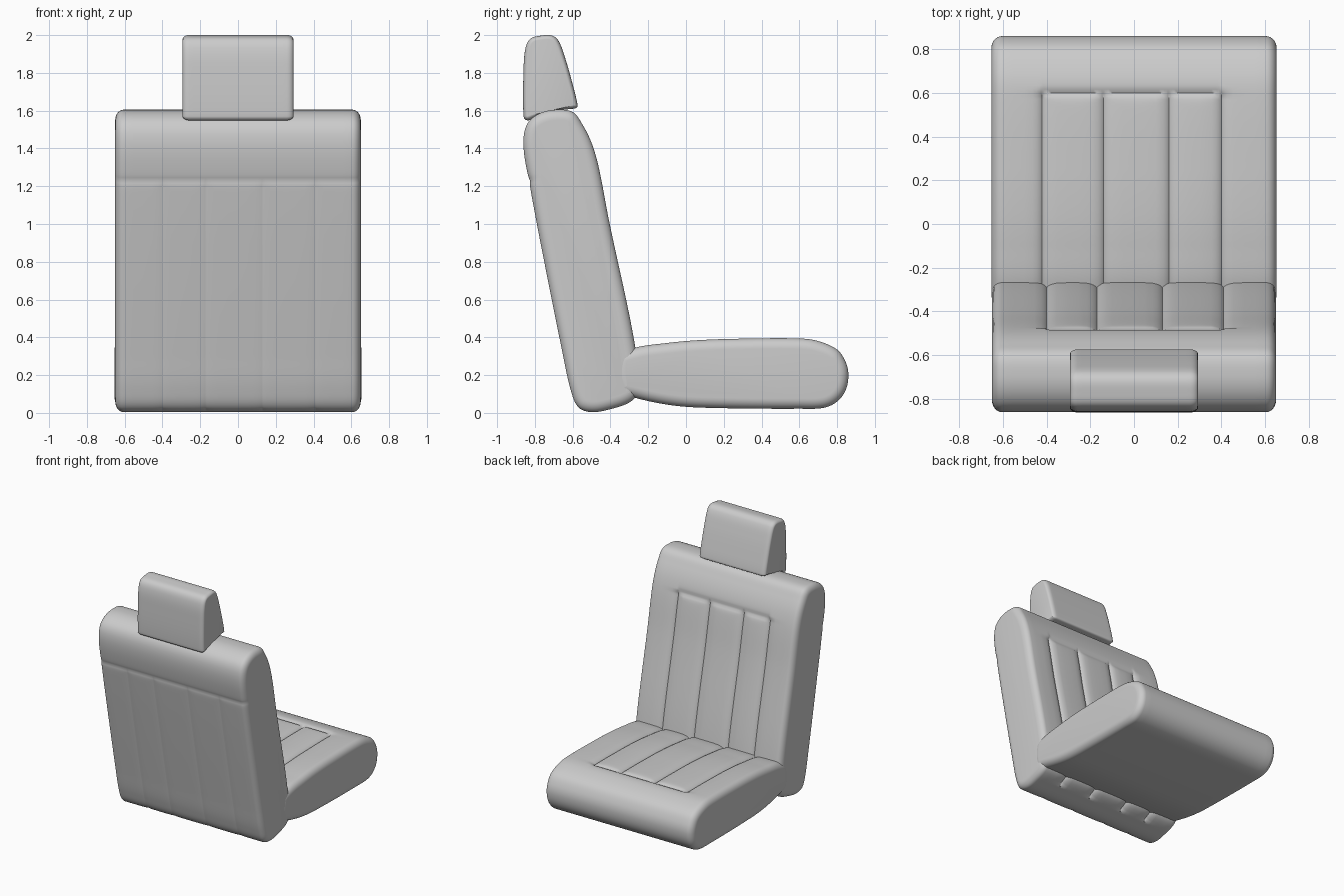
import bpy, bmesh, math
from mathutils import Vector

if "Cube" in bpy.data.objects:
    bpy.data.objects.remove(bpy.data.objects["Cube"])


def smooth_loop(pts, n=6):
    """Closed Catmull-Rom curve through (y, z) points."""
    p = [Vector(q) for q in pts]
    out = []
    for i in range(len(p)):
        a, b, c, d = (p[(i + k) % len(p)] for k in (-1, 0, 1, 2))
        m = max(n, int((c - b).length / 0.015))
        for j in range(m):
            t = j / m
            # tangents limited to the span length, so uneven spacing does not overshoot
            L = (c - b).length
            tb, tc = (c - a).normalized() * L, (d - b).normalized() * L
            out.append(b * (2*t**3 - 3*t**2 + 1) + tb * (t**3 - 2*t**2 + t)
                       + c * (3*t**2 - 2*t**3) + tc * (t**3 - t**2))
    return out


def cushion(name, pts, half, rx, r, seams=(), dent=None):
    """Loft a counter-clockwise (y, z) profile along x with rounded ends and stitched seams."""
    loop = smooth_loop(pts)
    n = len(loop)
    normals = []
    for i in range(n):
        t = (loop[(i + 1) % n] - loop[i - 1]).normalized()
        normals.append(Vector((t.y, -t.x)))
    # stations across the width: rounded ends plus extra loops round the seams
    flat = half - rx
    xs = {round(-flat + 2 * flat * i / 24, 4) for i in range(25)}
    for s in seams:
        xs = {x for x in xs if abs(x - s) > 0.05}
        xs |= {s + k for k in (-0.045, -0.025, -0.012, -0.005, 0, 0.005, 0.012, 0.025, 0.045)}
    st = [(x, 0) for x in sorted(xs)]
    arc = [(flat + rx * math.sin(a), r * (1 - math.cos(a)))
           for a in (math.pi / 2 * k / 7 for k in range(1, 8))]
    st = [(-x, o) for x, o in reversed(arc)] + st + arc
    bm = bmesh.new()
    rings = []
    for x, inset in st:
        ring = []
        for p, nn in zip(loop, normals):
            d = inset + (dent(x, p, nn) if dent else 0)
            q = p - nn * d
            ring.append(bm.verts.new((x, q.x, q.y)))
        rings.append(ring)
    for a, b in zip(rings, rings[1:]):
        for i in range(n):
            j = (i + 1) % n
            bm.faces.new((a[i], a[j], b[j], b[i]))
    bm.faces.new(rings[0])
    bm.faces.new(rings[-1])
    bmesh.ops.recalc_face_normals(bm, faces=bm.faces)
    me = bpy.data.meshes.new(name)
    bm.to_mesh(me)
    bm.free()
    ob = bpy.data.objects.new(name, me)
    bpy.context.collection.objects.link(ob)
    bpy.context.view_layer.objects.active = ob
    ob.select_set(True)
    bpy.ops.object.shade_smooth_by_angle(angle=math.radians(50))
    ob.select_set(False)
    return ob


def groove(dist, depth, width):
    return depth * math.exp(-abs(dist) / width)


def ramp(v, w=0.02):
    return min(1, max(0, v / w))


# Seat: four seams on top, closed by a cross seam near the free edge
SEAT_X = (-0.42, -0.14, 0.16, 0.40)


def seat_dent(x, p, n):
    if n.y < 0.3:
        return 0
    d = max(groove(x - s, 0.022, 0.022) for s in SEAT_X) * ramp(0.61 - p.x)
    cross = groove(p.x - 0.6, 0.014, 0.015) * ramp(x + 0.43) * ramp(0.41 - x)
    return max(d, cross)


cushion("seat", [(-0.36, 0.12), (-0.27, 0.08), (-0.05, 0.037), (0.2, 0.025), (0.6, 0.022),
                 (0.73, 0.027), (0.8, 0.06), (0.845, 0.12), (0.86, 0.2), (0.845, 0.27),
                 (0.8, 0.335), (0.7, 0.38), (0.6, 0.394), (0.25, 0.392), (0.05, 0.384),
                 (-0.1, 0.37), (-0.27, 0.345), (-0.36, 0.3)],
        0.653, 0.05, 0.055, SEAT_X, seat_dent)

# Backrest: deep panels on the sitting side, faint seams on the rear
BACK_X = (-0.40, -0.17, 0.13, 0.41)


def back_dent(x, p, n):
    seam = max(groove(x - s, 1, 0.022) for s in BACK_X)
    if n.x > 0.3:
        d = 0.024 * seam * ramp(1.36 - p.y)
        cross = groove(p.y - 1.35, 0.016, 0.015) * ramp(x + 0.41) * ramp(0.42 - x)
        return max(d, cross)
    if n.x < -0.3:
        return max(0.004 * seam * ramp(1.24 - p.y), groove(p.y - 1.23, 0.006, 0.015))
    return 0


cushion("backrest", [(-0.5, 0.004), (-0.4, 0.02), (-0.3, 0.055), (-0.262, 0.1), (-0.264, 0.32),
                     (-0.41, 1.03), (-0.462, 1.3), (-0.5, 1.43), (-0.55, 1.53), (-0.6, 1.593),
                     (-0.69, 1.605), (-0.77, 1.588), (-0.83, 1.545), (-0.857, 1.48),
                     (-0.858, 1.38), (-0.832, 1.23), (-0.77, 0.9), (-0.65, 0.3),
                     (-0.61, 0.12), (-0.57, 0.03)],
        0.65, 0.045, 0.055, BACK_X, back_dent)

# Headrest
cushion("headrest", [(-0.845, 1.55), (-0.82, 1.553), (-0.76, 1.582), (-0.68, 1.602),
                     (-0.6, 1.61), (-0.578, 1.617), (-0.575, 1.636), (-0.6, 1.74),
                     (-0.64, 1.88), (-0.675, 1.97), (-0.71, 1.998), (-0.77, 1.997),
                     (-0.825, 1.98), (-0.85, 1.93), (-0.86, 1.82), (-0.86, 1.57)],
        0.293, 0.035, 0.022)
